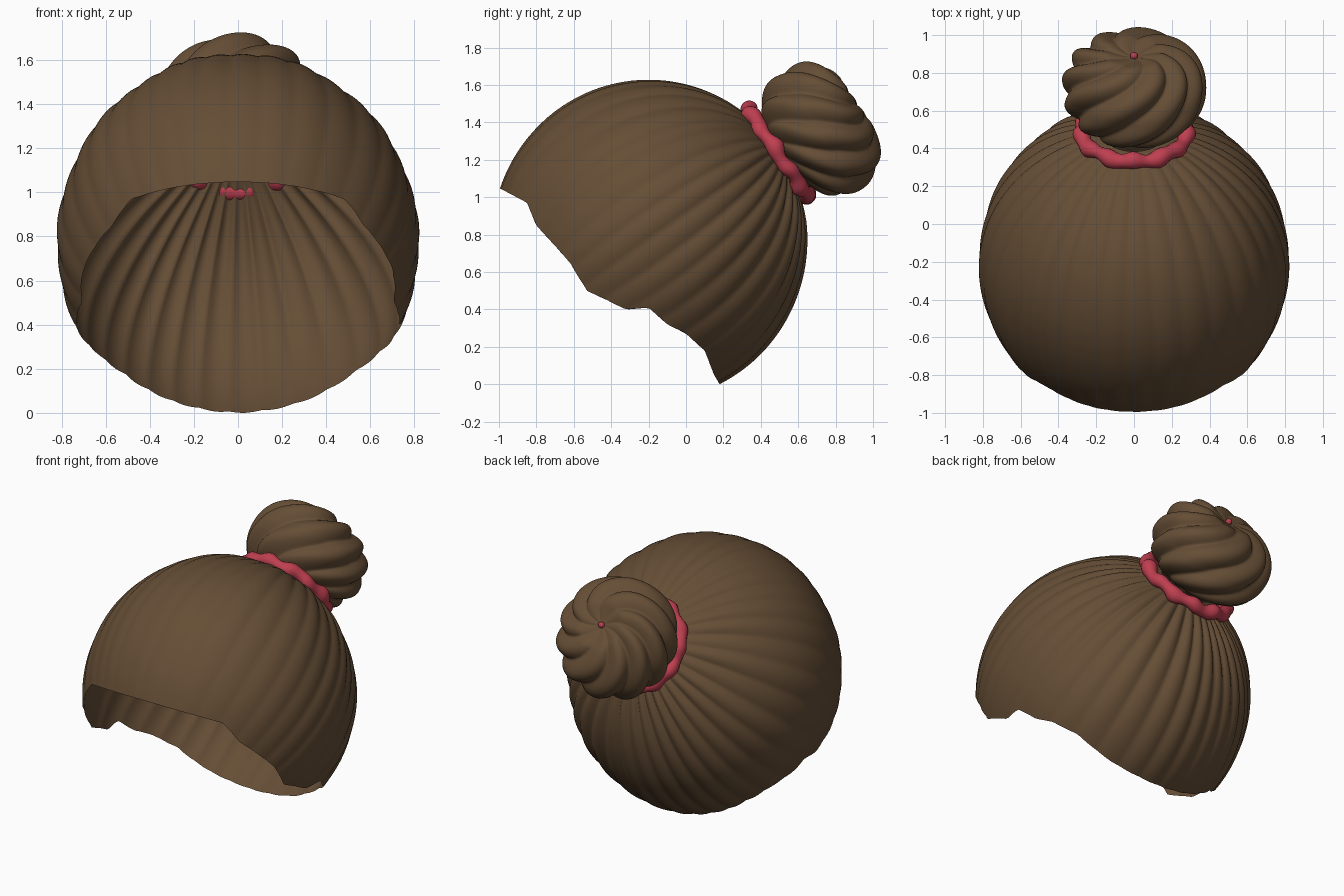
import bpy, bmesh, math
from math import sin, cos, pi
from mathutils import Vector

cube = bpy.data.objects.get("Cube")
if cube:
    bpy.data.objects.remove(cube, do_unlink=True)


def material(name, rgb):
    m = bpy.data.materials.new(name)
    m.use_nodes = True
    m.diffuse_color = (*rgb, 1)
    m.node_tree.nodes["Principled BSDF"].inputs["Base Color"].default_value = (*rgb, 1)
    return m


brown = material("brown_hair", (0.13, 0.075, 0.036))
red = material("red_fabric", (0.52, 0.05, 0.08))

# Tie frame: AXIS points out through the bun, SIDE and UP span the ring plane
AXIS = Vector((0, 0.824, 0.566)).normalized()
SIDE = Vector((1, 0, 0))
UP = Vector((0, -AXIS.z, AXIS.y))
TIE = Vector((0, 0.49, 1.235))


def tie_point(radius, phi, depth):
    return TIE + radius * (cos(phi) * SIDE + sin(phi) * UP) + depth * AXIS


def grid_object(name, point, columns, rows, mat, wrap_rows=False):
    """Surface closed around its columns; point(phi, t) gives each vertex."""
    bm = bmesh.new()
    count = rows if wrap_rows else rows + 1
    grid = [[bm.verts.new(point(2 * pi * i / columns, j / rows)) for j in range(count)]
            for i in range(columns)]
    for i in range(columns):
        a, b = grid[i], grid[(i + 1) % columns]
        for j in range(rows):
            k = (j + 1) % count
            bm.faces.new((a[j], a[k], b[k], b[j]))
    bmesh.ops.remove_doubles(bm, verts=bm.verts, dist=1e-5)
    mesh = bpy.data.meshes.new(name)
    bm.normal_update()
    bm.to_mesh(mesh)
    bm.free()
    for p in mesh.polygons:
        p.use_smooth = True
    mesh.materials.append(mat)
    ob = bpy.data.objects.new(name, mesh)
    bpy.context.collection.objects.link(ob)
    return ob


# Hair cap: ellipsoid combed from the tie, ending at a ragged hairline
CENTRE = Vector((0, -0.2, 0.77))
RADII = Vector((0.82, 0.84, 0.86))
HAIRLINE = [(-1.1, 1.09), (-1, 1.05), (-0.85, 0.97), (-0.8, 0.85), (-0.62, 0.65),
            (-0.53, 0.5), (-0.32, 0.4), (-0.2, 0.41), (-0.1, 0.32), (0, 0.27),
            (0.1, 0.18), (0.15, 0.05), (0.18, 0), (0.3, -0.5)]


def hairline(y):
    for (y0, z0), (y1, z1) in zip(HAIRLINE, HAIRLINE[1:]):
        if y <= y1:
            return z0 + (z1 - z0) * (y - y0) / (y1 - y0)
    return -1


def cap_point(phi, theta, scale=1.0):
    d = cos(theta) * AXIS + sin(theta) * (cos(phi) * SIDE + sin(phi) * UP)
    return CENTRE + scale * Vector(a * b for a, b in zip(d, RADII))


def rim_angle(phi):
    theta, step = 0.3, 0.02
    while theta < 3:
        p = cap_point(phi, theta)
        if p.z < hairline(p.y):
            if step < 0.001:
                break
            theta -= step
            step /= 4
        theta += step
    return theta


rims = {}


def cap(phi, t):
    if phi not in rims:
        rims[phi] = rim_angle(phi)
    theta = 0.2 + (rims[phi] - 0.2) * t
    back = (1 - sin(phi)) / 2
    strand = abs(sin(18 * phi + 0.9 * sin(3 * phi)))
    broad = sin(11 * phi + 1.3 * sin(2 * phi))
    fade = min(1, t * 5) * (1 - 0.75 * t * t)
    ridge = (0.01 + 0.02 * back) * (strand - 0.75) + 0.005 * broad
    return cap_point(phi, theta, 1 + fade * ridge)


grid_object("hair_cap", cap, 288, 48, brown)


# Bun: flattened ball with twisted lobes gathered into a dimple
def bun(phi, t):
    theta = pi * t
    s = max(sin(theta), 0)
    twist = phi - 0.8 * theta + 0.12 * sin(2 * phi)
    lobe = abs(cos(4.5 * twist)) - 0.6
    radius = 0.365 * s ** 0.75 * (1 + 0.13 * lobe * min(1, 3 * s))
    c = cos(theta)
    depth = 0.26 + 0.25 * math.copysign(abs(c) ** 0.9, c)
    depth += 0.05 * lobe * s * max(c, 0) - 0.035 * max(0, 1 - theta / 0.3)
    return tie_point(radius, phi, depth) - 0.03 * s * UP


grid_object("hair_bun", bun, 180, 64, brown)


# Scrunchie: lumpy ring around the base of the bun
def scrunchie(phi, t):
    a = 2 * pi * t
    r = 0.042 + 0.006 * sin(13 * phi) + 0.003 * sin(7 * phi + 1)
    wave = 0.008 * sin(9 * phi)
    return tie_point(0.28 + r * cos(a), phi, wave + r * sin(a))


grid_object("scrunchie", scrunchie, 120, 16, red, wrap_rows=True)


# Small fabric knot in the bun's dimple
def knot(phi, t):
    return tie_point(0.02 * sin(pi * t), phi, 0.485 + 0.02 * cos(pi * t))


grid_object("bun_knot", knot, 16, 8, red)
